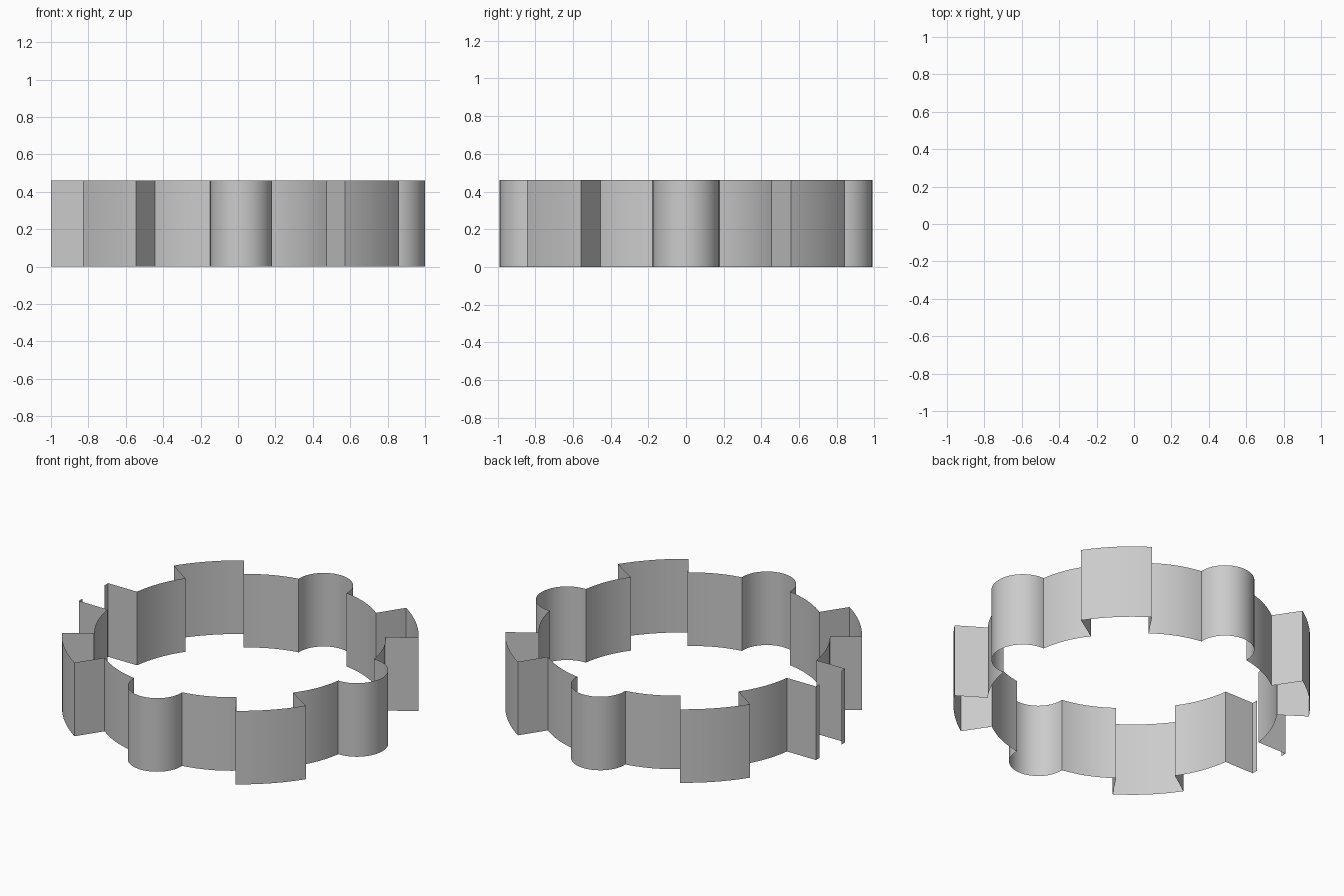
import bpy, bmesh
from math import radians, sin, cos
from mathutils import Vector

if "Cube" in bpy.data.objects:
    bpy.data.objects.remove(bpy.data.objects["Cube"])

HEIGHT = 0.46


def bulge(a, b, sag, n=12):
    """Points after a, up to b, on a curve bowed left of travel by sag."""
    a, b = Vector(a), Vector(b)
    d = b - a
    normal = Vector((-d.y, d.x)).normalized()
    return [a + d * t + normal * (4 * sag * t * (1 - t))
            for t in [i / n for i in range(1, n + 1)]]


def arc(cx, cy, r, start, end, n):
    return [Vector((cx + r * cos(radians(start + (end - start) * i / n)),
                    cy + r * sin(radians(start + (end - start) * i / n))))
            for i in range(n + 1)]


# Half outline, clockwise from the slot lip on the left to the right lobe
path = [Vector(p) for p in [(-1, 0.108), (-1, 0.145), (-0.80, 0.145)]]
path += bulge((-0.80, 0.145), (-0.68, 0.45), 0.02)
path += [Vector((-0.83, 0.553))]
path += bulge((-0.83, 0.553), (-0.545, 0.837), 0.02)
path += [Vector((-0.443, 0.685))]
path += bulge((-0.443, 0.685), (-0.149, 0.813), 0.02)
path += arc(0.017, 0.823, 0.166, 180, 0, 32)       # top lobe
path += [Vector((0.183, 0.813))]
path += bulge((0.183, 0.813), (0.472, 0.69), 0.02)
path += [Vector((0.573, 0.843))]
path += bulge((0.573, 0.843), (0.86, 0.557), 0.02)
path += [Vector((0.70, 0.455))]
path += bulge((0.70, 0.455), (0.817, 0.177), 0.02)
path += arc(0.823, 0, 0.177, 90, 0, 18)            # half of right lobe

# Mirror front to back, leaving the slot open on the left
path += [Vector((p.x, -p.y)) for p in reversed(path[:-1])]

# Extrude the outline into a thin upright wall
bm = bmesh.new()
low = [bm.verts.new((p.x, p.y, 0)) for p in path]
high = [bm.verts.new((p.x, p.y, HEIGHT)) for p in path]
for i in range(len(path) - 1):
    bm.faces.new((low[i + 1], low[i], high[i], high[i + 1]))
mesh = bpy.data.meshes.new("cutter_wall")
bm.to_mesh(mesh)
bm.free()
wall = bpy.data.objects.new("cutter_wall", mesh)
bpy.context.collection.objects.link(wall)
bpy.context.view_layer.objects.active = wall
wall.select_set(True)
bpy.ops.object.shade_smooth_by_angle(angle=radians(20))
